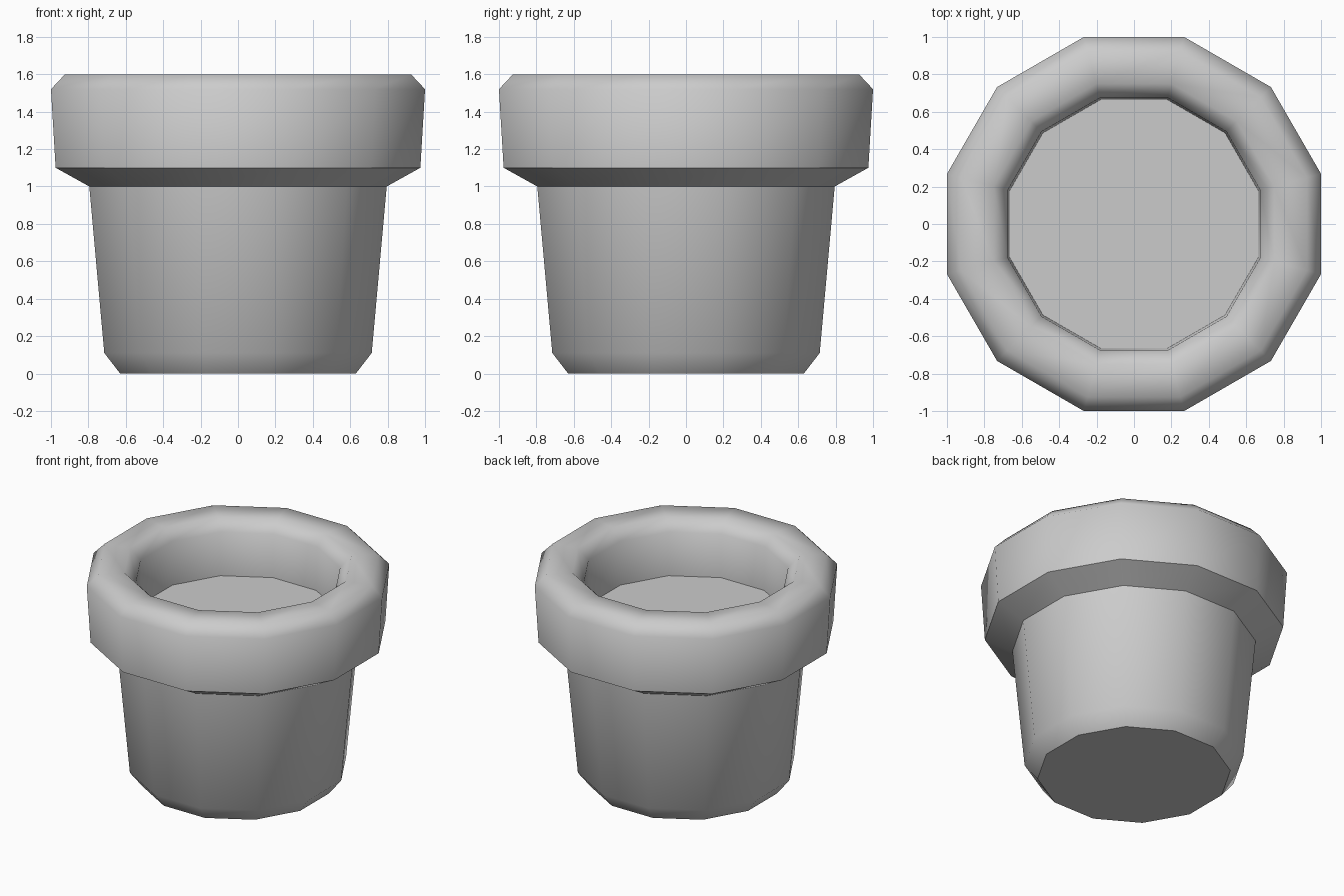
import bpy
import bmesh
from math import cos, sin, pi, radians

cube = bpy.data.objects.get("Cube")
if cube:
    bpy.data.objects.remove(cube, do_unlink=True)

SIDES = 12

grey = bpy.data.materials.new("plain grey")
grey.use_nodes = True
color = (0.6, 0.6, 0.6, 1)
grey.diffuse_color = color
grey.node_tree.nodes["Principled BSDF"].inputs["Base Color"].default_value = color


def lathe(name, profile, cap_start=False, cap_end=False):
    """Turn a (flat radius, height) profile into a twelve-sided object."""
    bm = bmesh.new()
    rings = []
    for r, z in profile:
        corner = r / cos(pi / SIDES)
        angles = [(i + 0.5) * 2 * pi / SIDES for i in range(SIDES)]
        rings.append([bm.verts.new((corner * cos(a), corner * sin(a), z)) for a in angles])
    for low, high in zip(rings, rings[1:]):
        for i in range(SIDES):
            j = (i + 1) % SIDES
            bm.faces.new((low[i], low[j], high[j], high[i]))
    if cap_start:
        bm.faces.new(rings[0][::-1])
    if cap_end:
        bm.faces.new(rings[-1])
    mesh = bpy.data.meshes.new(name)
    bm.to_mesh(mesh)
    bm.free()
    mesh.materials.append(grey)
    obj = bpy.data.objects.new(name, mesh)
    bpy.context.collection.objects.link(obj)
    bpy.ops.object.select_all(action="DESELECT")
    obj.select_set(True)
    bpy.context.view_layer.objects.active = obj
    bpy.ops.object.shade_smooth_by_angle(angle=radians(50))
    return obj


# Tapered body, thick bevelled rim, short inner wall and flat soil
lathe("flower_pot", [
    (0.63, 0), (0.715, 0.11), (0.795, 1.0),      # body
    (0.975, 1.1), (1.0, 1.52), (0.925, 1.6),     # outer rim
    (0.75, 1.6), (0.675, 1.52), (0.665, 1.2),    # inner rim down to soil
], cap_start=True, cap_end=True)
